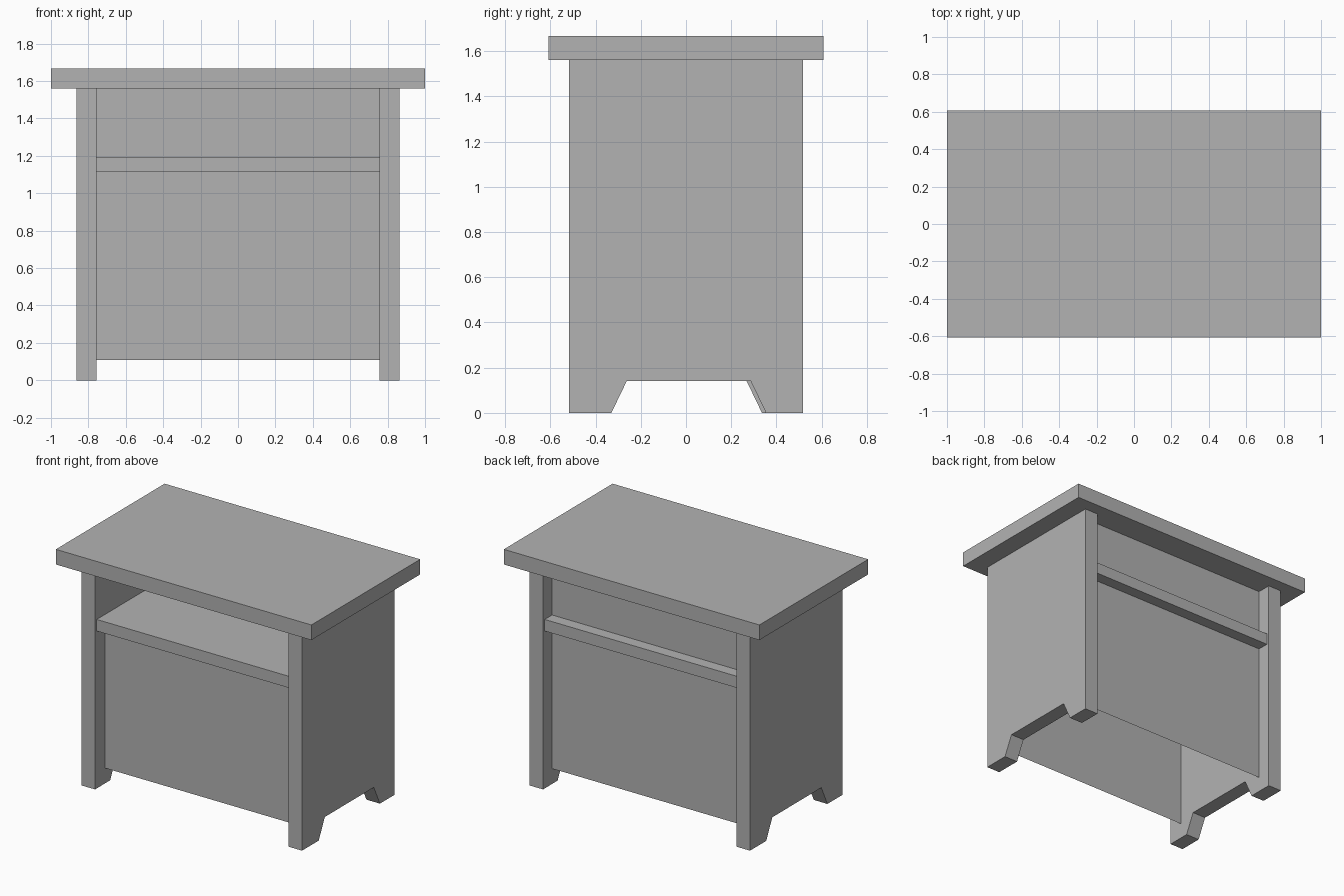
import bpy
import bmesh
from mathutils import Vector

default = bpy.data.objects.get("Cube")
if default:
    bpy.data.objects.remove(default, do_unlink=True)

grey = bpy.data.materials.new("plain grey")
grey.use_nodes = True
colour = (0.448, 0.448, 0.448, 1)
grey.diffuse_color = colour
grey.node_tree.nodes["Principled BSDF"].inputs["Base Color"].default_value = colour


def prism(name, profile, sweep=None):
    """Flat polygon, optionally extruded along a sweep vector."""
    bm = bmesh.new()
    face = bm.faces.new([bm.verts.new(p) for p in profile])
    if sweep:
        result = bmesh.ops.extrude_face_region(bm, geom=[face], use_keep_orig=True)
        moved = [v for v in result["geom"] if isinstance(v, bmesh.types.BMVert)]
        bmesh.ops.translate(bm, verts=moved, vec=Vector(sweep))
        bmesh.ops.recalc_face_normals(bm, faces=bm.faces)
    mesh = bpy.data.meshes.new(name)
    bm.to_mesh(mesh)
    bm.free()
    mesh.materials.append(grey)
    obj = bpy.data.objects.new(name, mesh)
    bpy.context.collection.objects.link(obj)
    return obj


def slab(name, x, y, z0, z1):
    corners = [(-x, -y, z0), (x, -y, z0), (x, y, z0), (-x, y, z0)]
    return prism(name, corners, (0, 0, z1 - z0))


INNER, OUTER, DEPTH = 0.757, 0.863, 0.517
UNDER, TOP = 1.561, 1.668

# Overhanging top and the shelf between the sides
slab("table_top", 1.0, 0.608, UNDER, TOP)
slab("shelf", INNER, 0.498, 1.113, 1.195)

# Side boards with a trapezoid cut-out that leaves two feet;
# the cut-out sits slightly off centre on each side
for name, x, shift in (("left_side", INNER, 0.012), ("right_side", -OUTER, -0.006)):
    outline = [(-DEPTH, 0), (shift - 0.342, 0), (shift - 0.274, 0.141),
               (shift + 0.274, 0.141), (shift + 0.342, 0), (DEPTH, 0),
               (DEPTH, UNDER), (-DEPTH, UNDER)]
    prism(name, [(x, y, z) for y, z in outline], (OUTER - INNER, 0, 0))

# Thin recessed panels: front closes below the shelf, back runs full height
for name, y, height, side in (("front_panel", -0.405, 1.113, 1),
                              ("back_panel", 0.415, UNDER, -1)):
    w = INNER * side
    prism(name, [(-w, y, 0.108), (w, y, 0.108), (w, y, height), (-w, y, height)])
